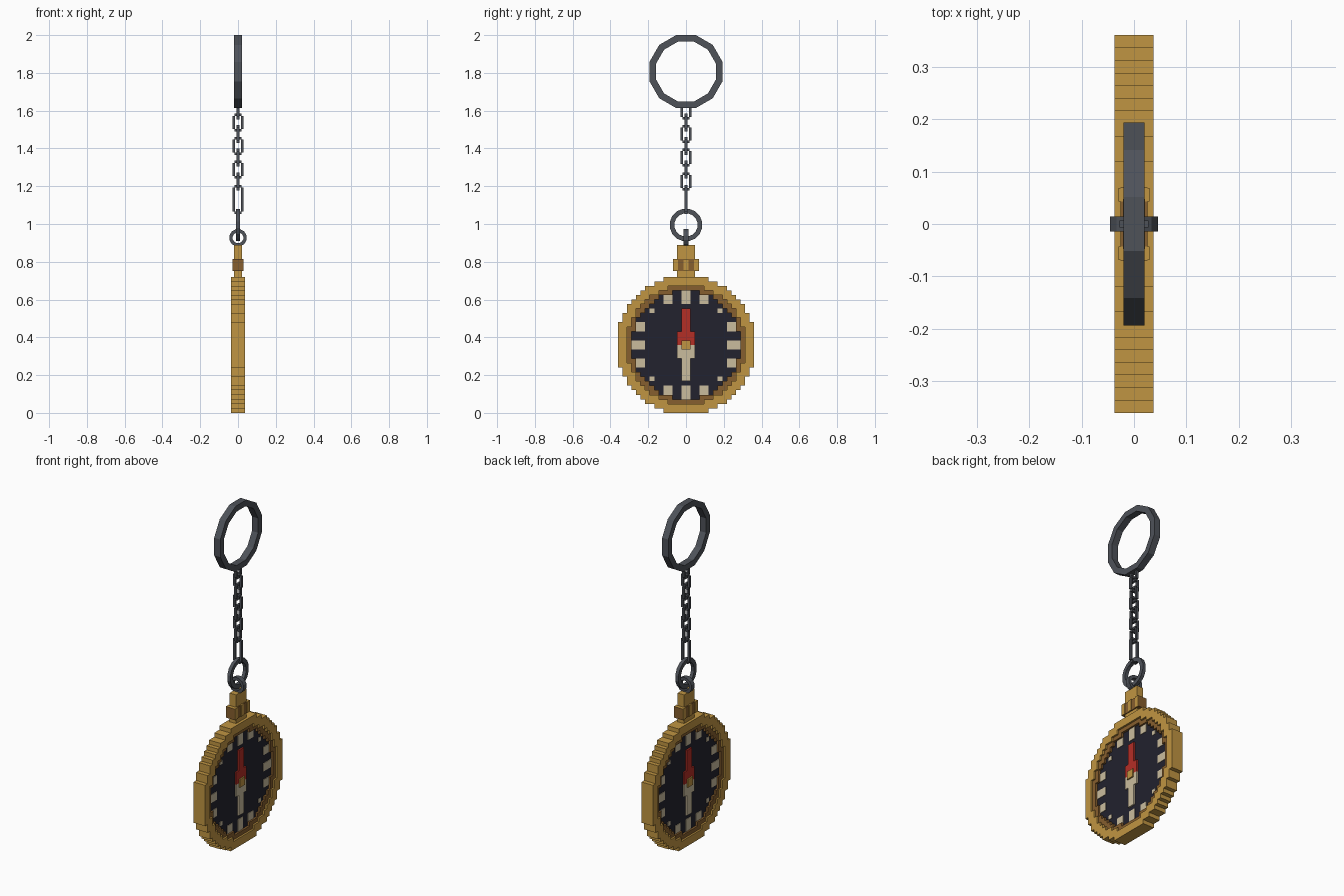
import bpy, bmesh, math
from mathutils import Matrix, Vector

cube = bpy.data.objects.get("Cube")
if cube:
    bpy.data.objects.remove(cube)

U = 0.024        # block size
CZ = 0.36        # centre height of the case


def material(name, *srgb):
    rgb = [(c / 255 / 12.92) if c < 11 else ((c / 255 + 0.055) / 1.055) ** 2.4 for c in srgb]
    m = bpy.data.materials.new(name)
    m.use_nodes = True
    m.diffuse_color = (*rgb, 1)
    m.node_tree.nodes["Principled BSDF"].inputs["Base Color"].default_value = (*rgb, 1)
    return m


GOLD = material("gold", 192, 149, 66)
BRONZE = material("dark bronze", 134, 94, 46)
NAVY = material("dial navy", 34, 34, 46)
CREAM = material("cream", 202, 188, 158)
RED = material("needle red", 180, 46, 38)
STEEL = material("dark steel", 78, 82, 89)


def finish(name, bm, mat):
    me = bpy.data.meshes.new(name)
    bmesh.ops.recalc_face_normals(bm, faces=bm.faces)
    bm.to_mesh(me)
    bm.free()
    me.materials.append(mat)
    ob = bpy.data.objects.new(name, me)
    bpy.context.collection.objects.link(ob)
    return ob


def boxes(name, mat, items):
    """Each item: half depth in x, then y0, y1, z0, z1."""
    bm = bmesh.new()
    for hx, y0, y1, z0, z1 in items:
        m = Matrix.Translation((0, (y0 + y1) / 2, (z0 + z1) / 2)) @ Matrix.Diagonal((2 * hx, y1 - y0, z1 - z0, 1))
        bmesh.ops.create_cube(bm, size=1, matrix=m)
    return finish(name, bm, mat)


def cells(hx, y0, y1, z0, z1):
    """Box measured in blocks from the case centre."""
    return (hx, y0 * U, y1 * U, CZ + z0 * U, CZ + z1 * U)


def stepped_ring(name, mat, outer, inner, hx):
    """Blocky disc or ring, one box per run of blocks in each row."""
    items = []
    for row in range(-15, 15):
        start = None
        for col in range(-16, 17):
            inside = inner <= math.hypot(col + 0.5, row + 0.5) < outer
            if inside and start is None:
                start = col
            elif not inside and start is not None:
                items.append(cells(hx, start, col, row, row + 1))
                start = None
    return boxes(name, mat, items)


def flat_ring(name, sides, outer, inner, half, z, across=False):
    """Square-section ring; across turns it into the xz plane."""
    bm = bmesh.new()
    loops = []
    for i in range(sides):
        a = 2 * math.pi * (i + 0.5) / sides
        section = []
        for r, d in ((outer, -half), (outer, half), (inner, half), (inner, -half)):
            p, q = r * math.sin(a), z + r * math.cos(a)
            section.append(bm.verts.new((p, d, q) if across else (d, p, q)))
        loops.append(section)
    for i in range(sides):
        a, b = loops[i], loops[(i + 1) % sides]
        for k in range(4):
            n = (k + 1) % 4
            bm.faces.new((a[k], a[n], b[n], b[k]))
    return finish(name, bm, STEEL)


def chain_link(name, z, height, across):
    """Rectangular link with clipped corners."""
    h, t, w = height / 2, 0.013, 0.028
    bars = [(0.007, s * w - (t if s > 0 else 0), s * w + (t if s < 0 else 0), z - h + t, z + h - t)
            for s in (-1, 1)]
    bars += [(0.007, -0.018, 0.018, z + s * h - (t if s > 0 else 0), z + s * h + (t if s < 0 else 0))
             for s in (-1, 1)]
    ob = boxes(name, STEEL, bars)
    if across:
        ob.data.transform(Matrix.Rotation(math.pi / 2, 4, "Z"))


# Case: rim, inner step and dial
stepped_ring("case_rim", GOLD, 15.3, 13.1, 0.037)
stepped_ring("case_inner_step", BRONZE, 13.1, 12.0, 0.026)
stepped_ring("dial", NAVY, 12.0, 0, 0.013)

# Dial ticks, the same in every quadrant and on both faces
ticks = []
for s in (-1, 1):
    ticks.append(cells(0.016, -1, 1, *sorted((9 * s, 12 * s))))
    ticks.append(cells(0.016, *sorted((9 * s, 12 * s)), -1, 1))
    for t in (-1, 1):
        for a, b, c, d in ((3, 5, 9, 11), (9, 11, 3, 5), (7, 8, 7, 8)):
            ticks.append(cells(0.016, *sorted((a * s, b * s)), *sorted((c * t, d * t))))
boxes("dial_ticks", CREAM, ticks)

# Needle and hub
boxes("needle_north", RED, [cells(0.022, -1, 1, 3, 8), cells(0.022, -2, 2, 0, 3)])
boxes("needle_south", CREAM, [cells(0.022, -1, 1, -8, -3), cells(0.022, -2, 2, -3, 0)])
boxes("needle_hub", GOLD, [cells(0.03, -1, 1, -1, 1)])

# Stem and ribbed crown
boxes("stem", GOLD, [(0.021, -2 * U, 2 * U, 0.7, 0.889)])
boxes("crown_core", BRONZE, [(0.026, -0.07, 0.07, 0.75, 0.815)])
boxes("crown_ribs", GOLD, [(0.03, c - w, c + w, 0.75, 0.816)
                           for c, w in ((-0.056, 0.013), (0, 0.012), (0.056, 0.013))])

# Rings
flat_ring("bow_ring", 12, 0.047, 0.029, 0.014, 0.927, across=True)
flat_ring("joining_ring", 16, 0.087, 0.062, 0.010, 0.995)
flat_ring("key_ring", 12, 0.2, 0.164, 0.02, 1.807)

# Chain: links turned alternately
chain_link("chain_link_long", 1.13, 0.152, True)
for i in range(7):
    chain_link(f"chain_link_{i + 1}", 1.226 + i * 0.0625, 0.095, i % 2 == 1)
